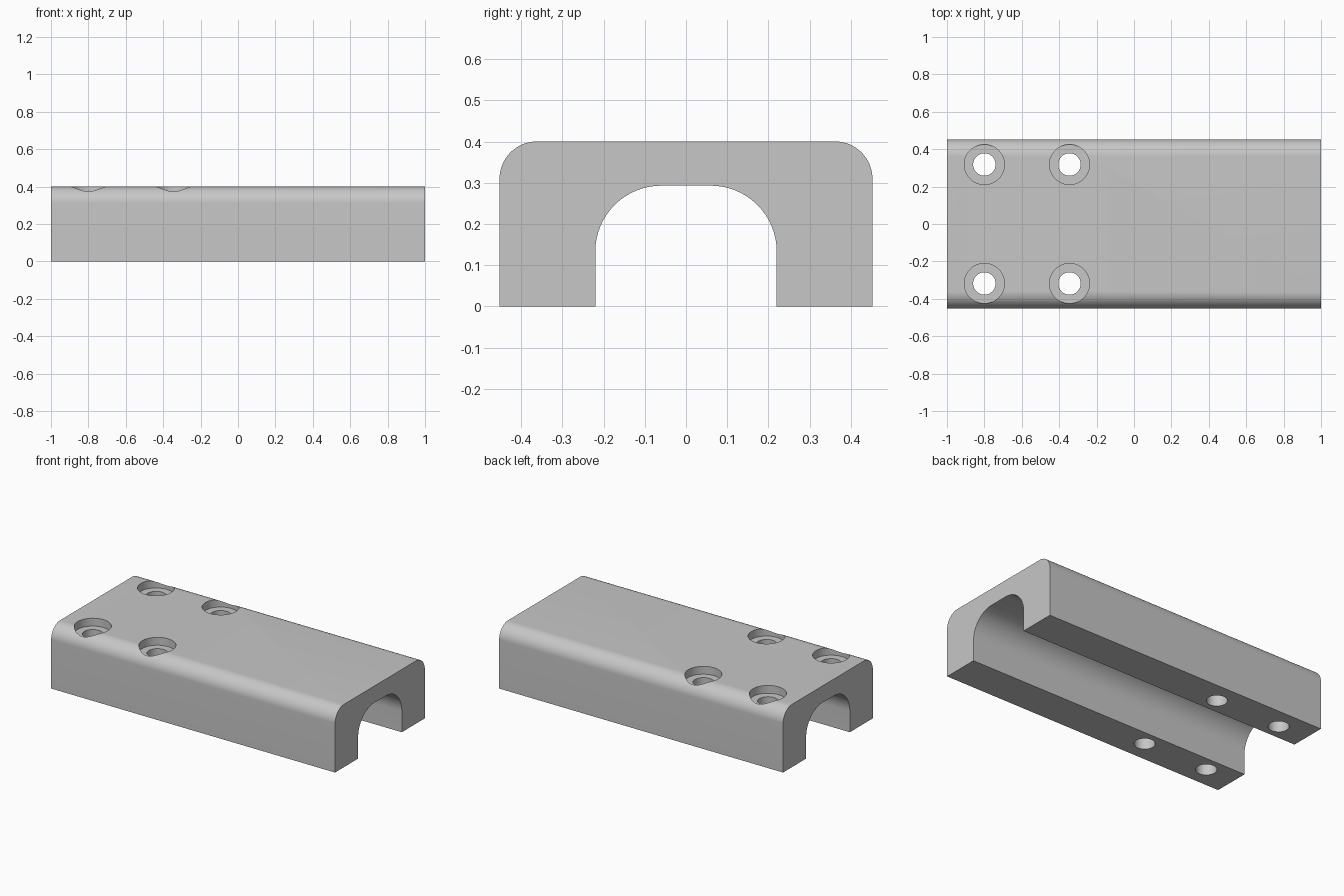
import bpy
import bmesh
from math import cos, sin, pi, radians

cube = bpy.data.objects.get("Cube")
if cube:
    bpy.data.objects.remove(cube, do_unlink=True)

LENGTH, WIDTH, HEIGHT = 2.0, 0.904, 0.4
EDGE_R = 0.09
SLOT_HALF, SLOT_TOP, SLOT_R = 0.22, 0.293, 0.16
HOLE_R, BORE_R, BORE_DEPTH = 0.06, 0.107, 0.05
HOLE_Y = 0.318

grey = bpy.data.materials.new("plain grey")
grey.use_nodes = True
colour = (0.57, 0.57, 0.57, 1)
grey.diffuse_color = colour
grey.node_tree.nodes["Principled BSDF"].inputs["Base Color"].default_value = colour


def arch(half, top, r, steps=16):
    """Upright outline with rounded top corners, from right foot to left foot."""
    arc = [(half - r + r * cos(a), top - r + r * sin(a))
           for a in (pi / 2 * i / steps for i in range(steps + 1))]
    right = [(half, 0)] + arc
    return right + [(-y, z) for y, z in reversed(right)]


def make_object(name, bm):
    bmesh.ops.recalc_face_normals(bm, faces=bm.faces)
    mesh = bpy.data.meshes.new(name)
    bm.to_mesh(mesh)
    bm.free()
    mesh.materials.append(grey)
    obj = bpy.data.objects.new(name, mesh)
    bpy.context.collection.objects.link(obj)
    return obj


# Channel body: outer outline joined to the slot outline, extruded along x
outline = arch(WIDTH / 2, HEIGHT, EDGE_R) + arch(SLOT_HALF, SLOT_TOP, SLOT_R)[::-1]
bm = bmesh.new()
face = bm.faces.new([bm.verts.new((-LENGTH / 2, y, z)) for y, z in outline])
ext = bmesh.ops.extrude_face_region(bm, geom=[face])
bmesh.ops.translate(bm, vec=(LENGTH, 0, 0),
                    verts=[v for v in ext["geom"] if isinstance(v, bmesh.types.BMVert)])
body = make_object("channel_block", bm)


def stepped_cutter(x, y, sides=48):
    """Through hole with a wider counterbore at the top."""
    floor = HEIGHT - BORE_DEPTH
    rings = [(HOLE_R, -0.1), (HOLE_R, floor), (BORE_R, floor), (BORE_R, HEIGHT + 0.1)]
    bm = bmesh.new()
    loops = [[bm.verts.new((x + r * cos(2 * pi * i / sides),
                            y + r * sin(2 * pi * i / sides), z))
              for i in range(sides)] for r, z in rings]
    for low, high in zip(loops, loops[1:]):
        for i in range(sides):
            j = (i + 1) % sides
            bm.faces.new((low[i], low[j], high[j], high[i]))
    bm.faces.new(loops[0][::-1])
    bm.faces.new(loops[-1])
    cutter = make_object("hole_cutter", bm)
    cutter.hide_render = True
    return cutter


# Four counterbored screw holes near the left end
cutters = [stepped_cutter(x, y) for x in (-0.80, -0.345) for y in (-HOLE_Y, HOLE_Y)]
for cutter in cutters:
    mod = body.modifiers.new("screw_hole", "BOOLEAN")
    mod.operation = "DIFFERENCE"
    mod.solver = "EXACT"
    mod.object = cutter

# Bake the cuts, then remove the cutters
depsgraph = bpy.context.evaluated_depsgraph_get()
cut_mesh = bpy.data.meshes.new_from_object(body.evaluated_get(depsgraph))
body.modifiers.clear()
body.data = cut_mesh
for cutter in cutters:
    bpy.data.objects.remove(cutter, do_unlink=True)

# Smooth curved walls, keep edges sharp
bpy.ops.object.select_all(action="DESELECT")
body.select_set(True)
bpy.context.view_layer.objects.active = body
bpy.ops.object.shade_smooth_by_angle(angle=radians(30))
